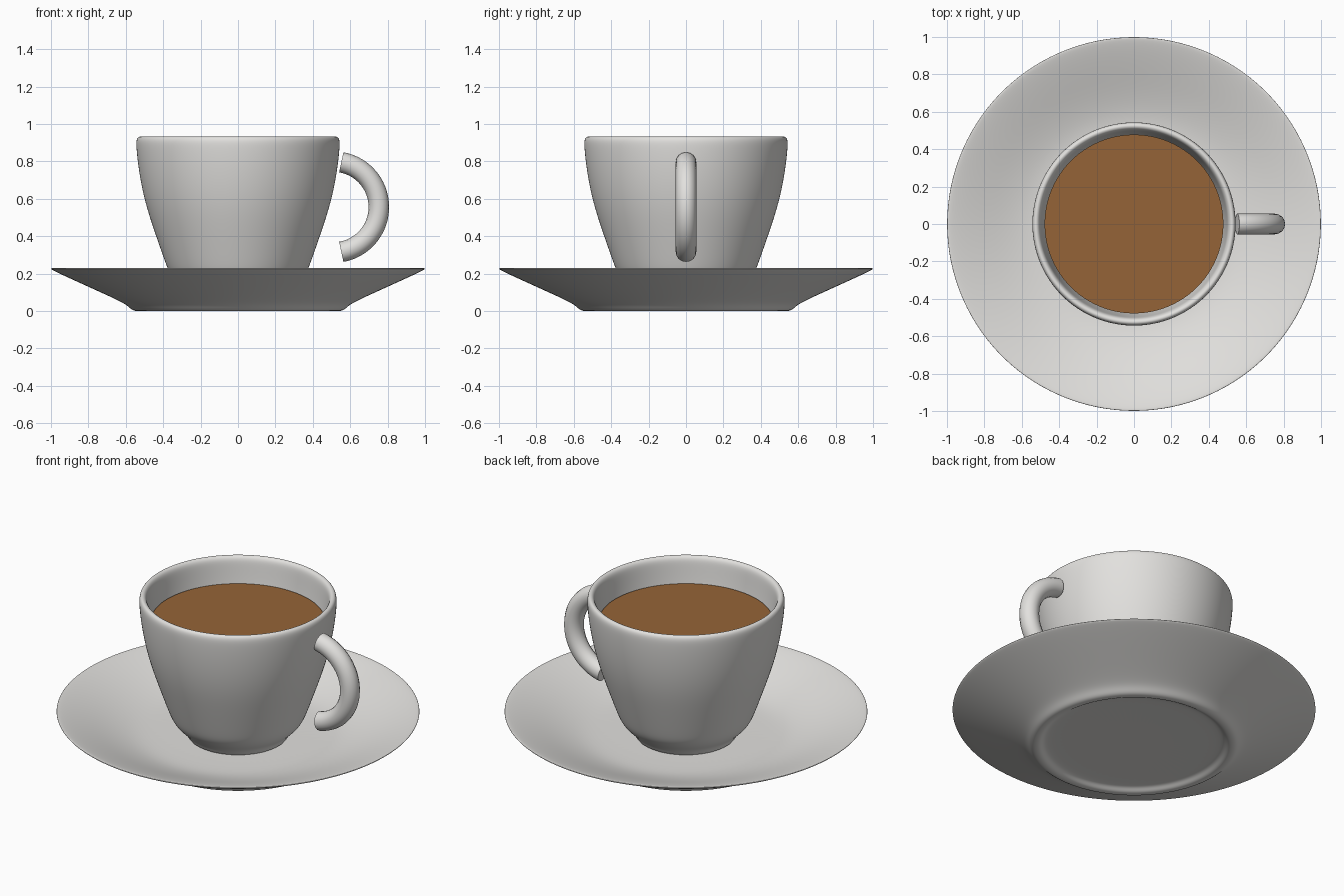
import bpy, bmesh, math

if "Cube" in bpy.data.objects:
    bpy.data.objects.remove(bpy.data.objects["Cube"])


def material(name, rgb):
    m = bpy.data.materials.new(name)
    m.diffuse_color = (*rgb, 1)
    m.use_nodes = True
    m.node_tree.nodes["Principled BSDF"].inputs["Base Color"].default_value = m.diffuse_color
    return m


china = material("white_china", (0.76, 0.75, 0.73))
coffee_brown = material("coffee_brown", (0.30, 0.127, 0.038))


def lathe(name, profile, mat, segments=64, subsurf=2):
    """Revolve an (r, z) profile around the z axis."""
    bm = bmesh.new()
    verts = [bm.verts.new((r, 0, z)) for r, z in profile]
    edges = [bm.edges.new(pair) for pair in zip(verts, verts[1:])]
    bmesh.ops.spin(bm, geom=verts + edges, cent=(0, 0, 0), axis=(0, 0, 1),
                   angle=math.tau, steps=segments)
    bmesh.ops.remove_doubles(bm, verts=bm.verts, dist=1e-4)
    bmesh.ops.dissolve_degenerate(bm, edges=bm.edges, dist=1e-5)
    bmesh.ops.recalc_face_normals(bm, faces=bm.faces)
    for f in bm.faces:
        f.smooth = True
    mesh = bpy.data.meshes.new(name)
    bm.to_mesh(mesh)
    bm.free()
    mesh.materials.append(mat)
    ob = bpy.data.objects.new(name, mesh)
    bpy.context.collection.objects.link(ob)
    if subsurf:
        mod = ob.modifiers.new("smooth", 'SUBSURF')
        mod.levels = mod.render_levels = subsurf
    return ob


# Saucer: recessed base, foot ring, flared underside, thin lip, dished top
lathe("saucer", [
    (0, 0.025), (0.46, 0.025), (0.50, 0.02), (0.52, 0.0), (0.555, 0.0),
    (0.575, 0.012), (0.60, 0.036), (0.66, 0.066), (0.75, 0.107), (0.85, 0.152),
    (0.94, 0.193), (0.99, 0.217), (1.001, 0.224), (1.001, 0.229), (0.99, 0.23),
    (0.93, 0.213), (0.83, 0.178), (0.72, 0.137), (0.62, 0.106), (0.54, 0.09),
    (0.44, 0.085), (0, 0.085)], china)

# Cup: foot, curved belly, rounded rim, inner wall and floor
lathe("cup", [
    (0, 0.09), (0.25, 0.085), (0.275, 0.085), (0.285, 0.105), (0.30, 0.13),
    (0.335, 0.16), (0.365, 0.20), (0.385, 0.25), (0.41, 0.32), (0.445, 0.42),
    (0.485, 0.54), (0.515, 0.66), (0.535, 0.78), (0.545, 0.88), (0.544, 0.918),
    (0.532, 0.934), (0.515, 0.932), (0.503, 0.915), (0.498, 0.88), (0.488, 0.78),
    (0.468, 0.66), (0.438, 0.54), (0.36, 0.32), (0.29, 0.20), (0, 0.18)], china)

# Coffee surface
lathe("coffee", [(0, 0.78), (0.478, 0.78)], coffee_brown, 96, 0)

# Handle: round tube along an arc just clear of the cup wall
curve = bpy.data.curves.new("handle", 'CURVE')
curve.dimensions = '3D'
curve.bevel_depth = 0.055
curve.bevel_resolution = 6
curve.use_fill_caps = True
steps = 40
spline = curve.splines.new('POLY')
spline.points.add(steps)
for i, p in enumerate(spline.points):
    a = math.radians(-80 + 160 * i / steps)
    p.co = (0.51 + 0.243 * math.cos(a), 0, 0.556 + 0.243 * math.sin(a), 1)
spline.use_smooth = True
curve.materials.append(china)
bpy.context.collection.objects.link(bpy.data.objects.new("handle", curve))
